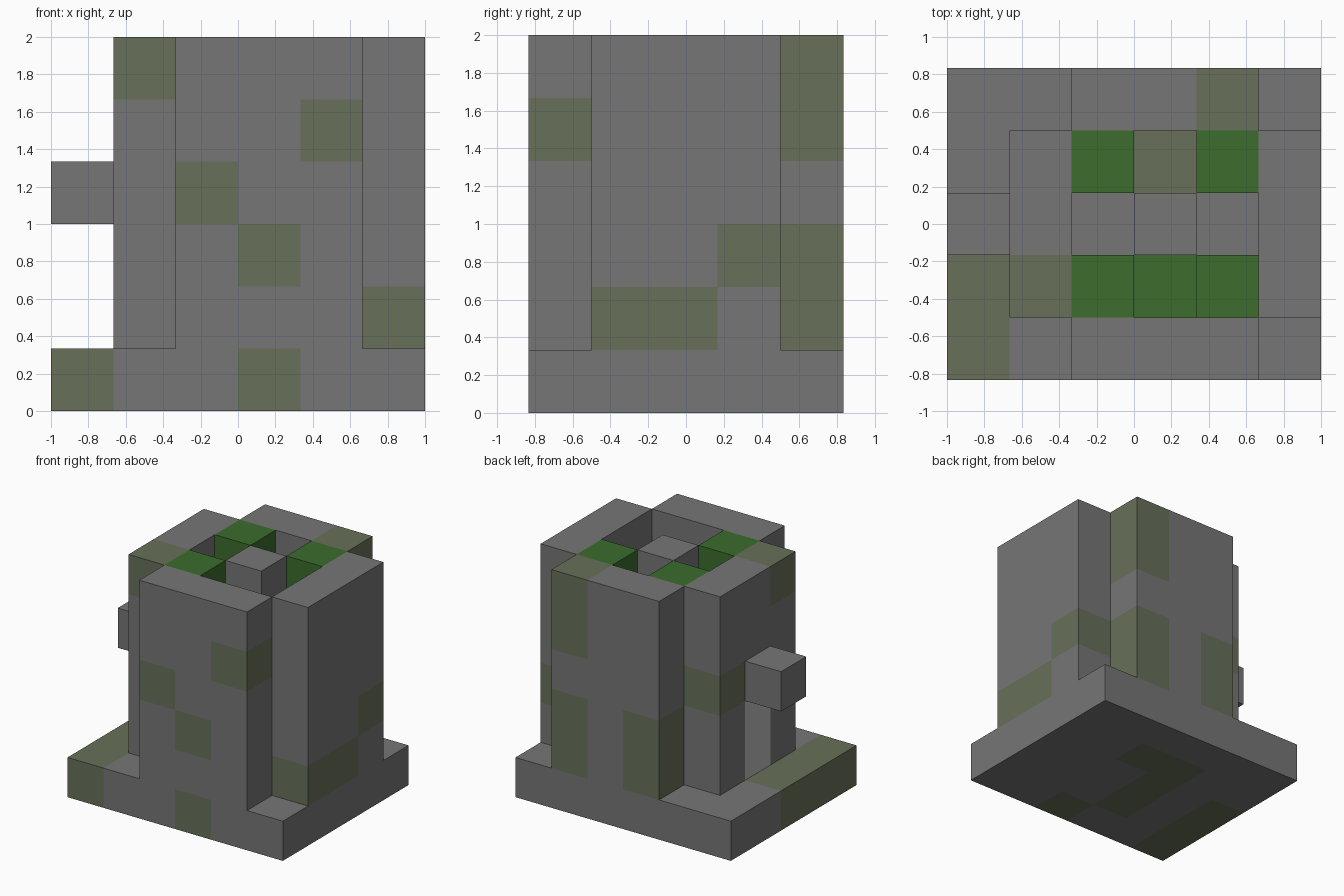
import bpy
import bmesh
from itertools import product
from mathutils import Vector

cube = bpy.data.objects.get("Cube")
if cube:
    bpy.data.objects.remove(cube, do_unlink=True)

CELL = 1 / 3          # edge of one block
NX, NY = 6, 5         # footprint in blocks


def make_material(name, color):
    mat = bpy.data.materials.new(name)
    mat.use_nodes = True
    mat.diffuse_color = (*color, 1)
    bsdf = mat.node_tree.nodes["Principled BSDF"]
    bsdf.inputs["Base Color"].default_value = (*color, 1)
    bsdf.inputs["Roughness"].default_value = 0.9
    return mat


stone = make_material("stone grey", (0.18, 0.18, 0.18))
moss = make_material("mossy stone", (0.135, 0.16, 0.1))
leaf = make_material("leaf green", (0.045, 0.15, 0.027))
pale = make_material("pale stone", (0.5, 0.5, 0.5))


def block(x, y, z):
    """Cells of a box given as inclusive (first, last) ranges."""
    return set(product(*(range(a, b + 1) for a, b in (x, y, z))))


# Parts as groups of blocks, with their main material
door_cells = block((1, 1), (2, 2), (1, 2))
parts = {
    "base": (block((0, 5), (0, 4), (0, 0)), stone),
    "front_wall": (block((2, 4), (0, 0), (1, 5)), stone),
    "back_wall": (block((2, 4), (4, 4), (1, 5)), stone),
    "left_wall": (block((5, 5), (1, 3), (1, 5)), stone),
    "right_wall": (block((1, 1), (1, 3), (1, 5)) - door_cells, stone),
    "door": (door_cells, pale),
    "door_canopy": (block((0, 0), (2, 2), (3, 3)), stone),
    "centre_pillar": (block((3, 3), (2, 2), (1, 5)), stone),
    "inner_step": (block((2, 2), (2, 2), (1, 1)), stone),
    "front_right_column": (block((2, 2), (1, 1), (1, 5)), leaf),
    "back_right_column": (block((2, 2), (3, 3), (1, 5)), leaf),
    "back_left_column": (block((4, 4), (3, 3), (1, 5)), leaf),
    "low_green_step": (block((3, 3), (1, 1), (1, 2)), leaf),
    "high_green_step": (block((4, 4), (1, 1), (1, 3)), leaf),
}

# Blocks overgrown with moss
mossy = (
    block((0, 0), (0, 2), (0, 0))        # base edge
    | block((2, 2), (1, 3), (0, 0))      # under the tower
    | block((4, 4), (4, 4), (1, 2))      # back wall
    | block((4, 4), (4, 4), (4, 5))
    | block((2, 2), (4, 4), (1, 2))
    | block((5, 5), (1, 2), (1, 1))      # left wall
    | {(5, 3, 2), (1, 1, 5), (1, 3, 3)}
    | {(3, 0, 0), (3, 3, 0)}
    | {(4, 0, 4), (2, 0, 3), (3, 0, 2)}  # front wall
)

solid = set().union(*(cells for cells, _ in parts.values()))


def build_part(name, cells, main):
    """Make the outward faces of a group of blocks, mossy blocks in moss."""
    bm = bmesh.new()
    for cell in sorted(cells):
        centre = Vector(cell) + Vector((0.5, 0.5, 0.5))
        for axis in range(3):
            for sign in (-1, 1):
                normal = Vector((0, 0, 0))
                normal[axis] = sign
                neighbour = tuple(int(c + n) for c, n in zip(cell, normal))
                if neighbour in solid:
                    continue
                u = Vector((0, 0, 0))
                u[(axis + 1) % 3] = 0.5
                v = normal.cross(u)
                middle = centre + normal / 2
                corners = [middle - u - v, middle + u - v,
                           middle + u + v, middle - u + v]
                verts = [bm.verts.new(((p.x - NX / 2) * CELL,
                                       (p.y - NY / 2) * CELL, p.z * CELL))
                         for p in corners]
                face = bm.faces.new(verts)
                face.material_index = int(cell in mossy)
    bmesh.ops.remove_doubles(bm, verts=bm.verts[:], dist=0.001)
    mesh = bpy.data.meshes.new(name)
    mesh.materials.append(main)
    mesh.materials.append(moss)
    bm.to_mesh(mesh)
    bm.free()
    bpy.context.collection.objects.link(bpy.data.objects.new(name, mesh))


for part_name, (part_cells, part_material) in parts.items():
    build_part(part_name, part_cells, part_material)
